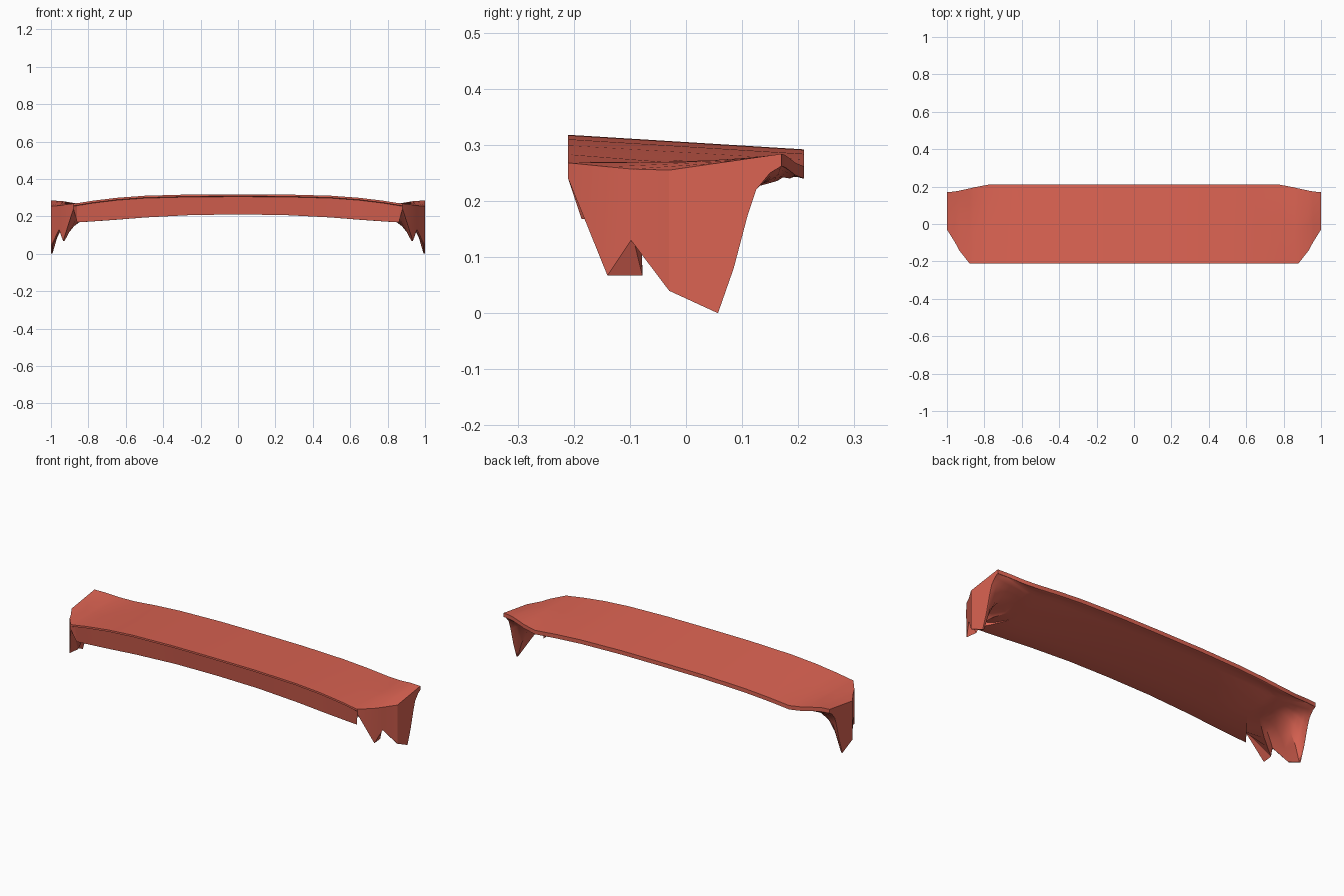
import bpy, bmesh
from mathutils import Vector

if "Cube" in bpy.data.objects:
    bpy.data.objects.remove(bpy.data.objects["Cube"])

# Stations from centre to end: x, front y, front top z, front bottom z, back y, back top z
stations = [
    (0.0, -.21, .318, .210, .21, .292),
    (0.25, -.21, .317, .207, .21, .291),
    (0.5, -.21, .310, .194, .21, .284),
    (0.65, -.21, .299, .182, .21, .274),
    (0.78, -.21, .283, .173, .21, .262),
    (0.86, -.21, .270, .168, .195, .268),
    (0.88, -.21, .268, .240, .190, .272),
    (0.935, -.14, .261, .067, .178, .281),
    (0.957, -.098, .257, .130, .174, .283),
    (1.0, -.03, .255, .040, .17, .284),
]
rows = [0, .435, .575, .7, .775, .9, 1]           # front-to-back fractions
side_bottom = [.04, 0, .08, .175, .22, .25, .264]  # end leg lower edge
n, m = len(stations) - 1, len(rows) - 1

bm = bmesh.new()


def underside(x, y):
    """Height of the underside, rising from the skirt's lower edge to the back lip."""
    x = min(x, .859)
    a, b = next((a, b) for a, b in zip(stations, stations[1:]) if a[0] <= x <= b[0])
    t = (x - a[0]) / (b[0] - a[0])
    low = a[3] + (b[3] - a[3]) * t
    lip = a[5] + (b[5] - a[5]) * t - .023
    s = min(max((y + .185) / .36, 0), 1)
    return low + (lip - low) * s ** 1.6


def make_grid(fronts, backs, end=None):
    """Columns of vertices between front and back points; reuse given boundary verts."""
    cols = []
    for i, (f, b) in enumerate(zip(fronts, backs)):
        col = []
        for j, t in enumerate(rows):
            if end and i == n:
                col.append(end[j])
            elif end and j in (0, m):
                col.append(f if j == 0 else b)
            elif end:
                p = f.co.lerp(b.co, t)
                col.append(bm.verts.new((p.x, p.y, underside(p.x, p.y))))
            else:
                col.append(bm.verts.new(f.lerp(b, t)))
        cols.append(col)
    for i in range(n):
        for j in range(m):
            bm.faces.new((cols[i][j], cols[i + 1][j], cols[i + 1][j + 1], cols[i][j + 1]))
    return cols


# Top deck
top = make_grid([Vector((s[0], s[1], s[2])) for s in stations],
                [Vector((s[0], s[4], s[5])) for s in stations])

# Edge chain: front, end, back, with lower height, inward factor, lean, extra tooth thickness
chain = []
for i, s in enumerate(stations):
    inward = 1.1 if s[0] < .9 else (.9 if s[0] < .95 else (.6 if s[0] < 1 else .25))
    chain.append((top[i][0], s[3], inward, .024 if s[0] < .87 else 0,
                  .055 if i == n - 2 else 0))
for j in range(1, m):
    chain.append((top[n][j], side_bottom[j], 0, 0, 0))
for i in range(n, -1, -1):
    chain.append((top[i][m], top[i][m].co.z - .022, -.1, 0, 0))


def wall(drop, lean_part):
    """Outer ring a fixed drop below the top edge, or at the lower edge if drop is None."""
    return [bm.verts.new((v.co.x, v.co.y + lean * lean_part,
                          low if drop is None else v.co.z - drop))
            for v, low, inward, lean, extra in chain]


def cove(inset, rise):
    """Inner ring blending from the lower edge to the underside."""
    out = []
    for v, low, inward, lean, extra in chain:
        x = v.co.x * (1 - inset)
        y = v.co.y + inset * inward + lean + extra * (1 - rise)
        out.append(bm.verts.new((x, y, low + (underside(x, y) - low) * rise)))
    return out


# Front lip and skirt, end legs and inner cove
rings = [[c[0] for c in chain],
         wall(.010, 0), wall(.013, .4), wall(None, 1),
         cove(.008, 0), cove(.032, .4), cove(.062, .7),
         cove(.10, .9), cove(.16, 1)]
for a, b in zip(rings, rings[1:]):
    for k in range(len(a) - 1):
        bm.faces.new((a[k], b[k], b[k + 1], a[k + 1]))

# Underside between the coves
last = rings[-1]
make_grid(last[:n + 1], last[n + m:][::-1], last[n:n + m + 1])

bmesh.ops.recalc_face_normals(bm, faces=bm.faces)
mesh = bpy.data.meshes.new("curved_cover")
bm.to_mesh(mesh)
bm.free()
cover = bpy.data.objects.new("curved_cover", mesh)
bpy.context.collection.objects.link(cover)

# Mirror to the left half
mod = cover.modifiers.new("mirror", 'MIRROR')
mod.use_clip = True
bpy.context.view_layer.objects.active = cover
cover.select_set(True)
bpy.ops.object.modifier_apply(modifier="mirror")
bpy.ops.object.shade_smooth_by_angle(angle=0.5)

mat = bpy.data.materials.new("red_paint")
mat.diffuse_color = (0.71, 0.125, 0.085, 1)
mat.use_nodes = True
mat.node_tree.nodes["Principled BSDF"].inputs["Base Color"].default_value = mat.diffuse_color
mesh.materials.append(mat)
